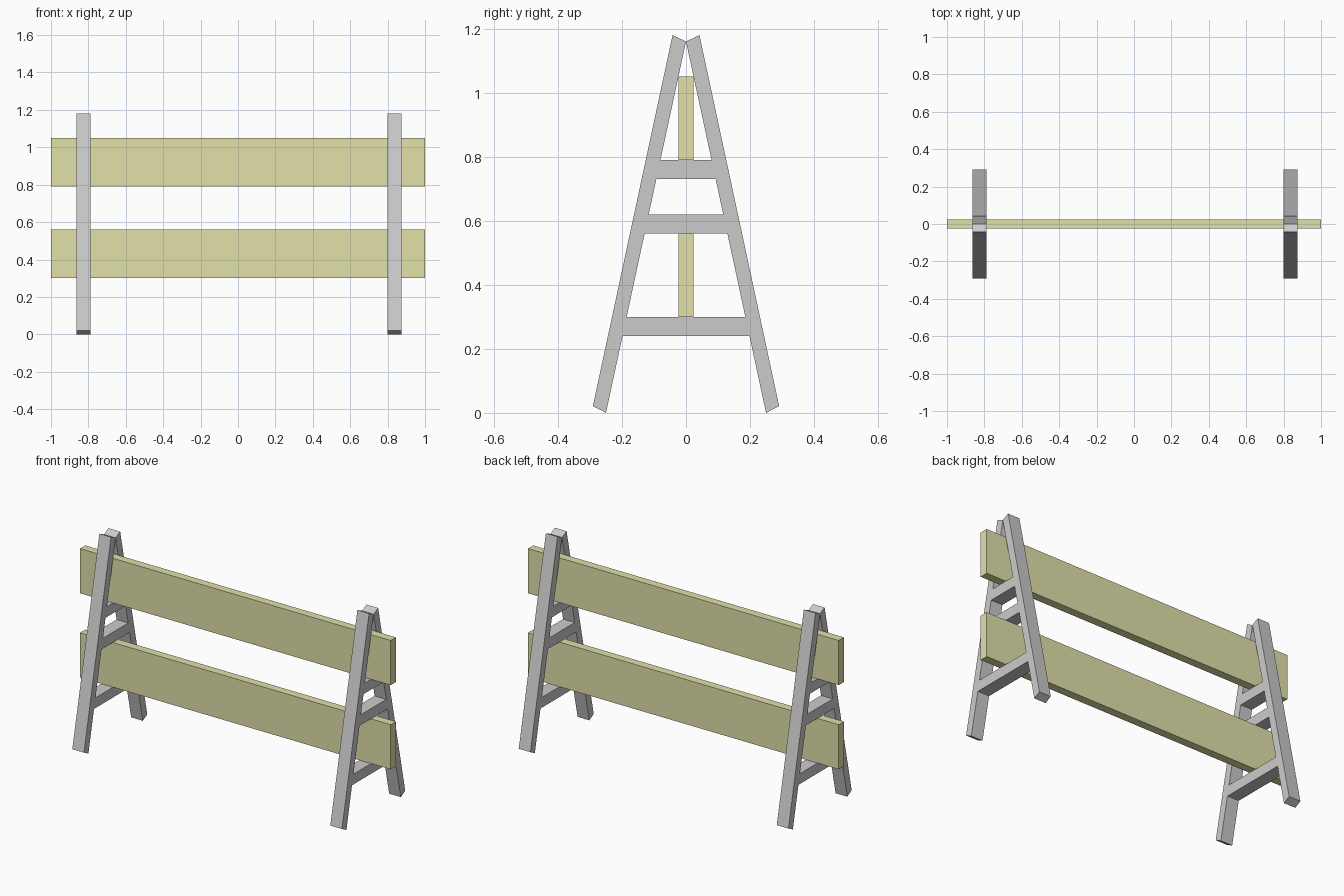
import bpy, bmesh

if "Cube" in bpy.data.objects:
    bpy.data.objects.remove(bpy.data.objects["Cube"])

board_mat = bpy.data.materials.new("pale_yellow_wood")
board_mat.diffuse_color = (0.75, 0.75, 0.4, 1)
board_mat.use_nodes = True
board_mat.node_tree.nodes["Principled BSDF"].inputs["Base Color"].default_value = board_mat.diffuse_color


def prism(name, profile, x0, x1, mat=None):
    """Extrude a (y, z) profile along x from x0 to x1."""
    bm = bmesh.new()
    face = bm.faces.new([bm.verts.new((x0, y, z)) for y, z in profile])
    ext = bmesh.ops.extrude_face_region(bm, geom=[face])
    verts = [v for v in ext["geom"] if isinstance(v, bmesh.types.BMVert)]
    bmesh.ops.translate(bm, verts=verts, vec=(x1 - x0, 0, 0))
    bmesh.ops.recalc_face_normals(bm, faces=bm.faces)
    mesh = bpy.data.meshes.new(name)
    bm.to_mesh(mesh)
    bm.free()
    obj = bpy.data.objects.new(name, mesh)
    bpy.context.collection.objects.link(obj)
    if mat:
        mesh.materials.append(mat)
    return obj


TOP, FOOT = 1.16, 0.25       # inner edge of a leg: (0, TOP) down to (FOOT, 0)


def inner(z):
    return FOOT * (1 - z / TOP)


# A-frame trestles: two leaning legs and three flush crossbars each
for side, x0, x1 in (("left", -0.863, -0.788), ("right", 0.798, 0.873)):
    for end, s in (("front", -1), ("back", 1)):
        prism(f"{side}_{end}_leg",
              [(s * FOOT, 0), (s * 0.291, 0.021), (s * 0.042, 1.18), (0, TOP)],
              x0, x1)
    for level, z in (("lower", 0.24), ("middle", 0.56), ("upper", 0.73)):
        a, b, t = inner(z), inner(z + 0.06), z + 0.06
        prism(f"{side}_{level}_crossbar",
              [(-a, z), (a, z), (b, t), (-b, t)], x0, x1)

# Horizontal barrier boards
for level, z in (("lower", 0.30), ("upper", 0.79)):
    prism(f"{level}_board",
          [(-0.024, z), (0.024, z), (0.024, z + 0.26), (-0.024, z + 0.26)],
          -1, 1, board_mat)
